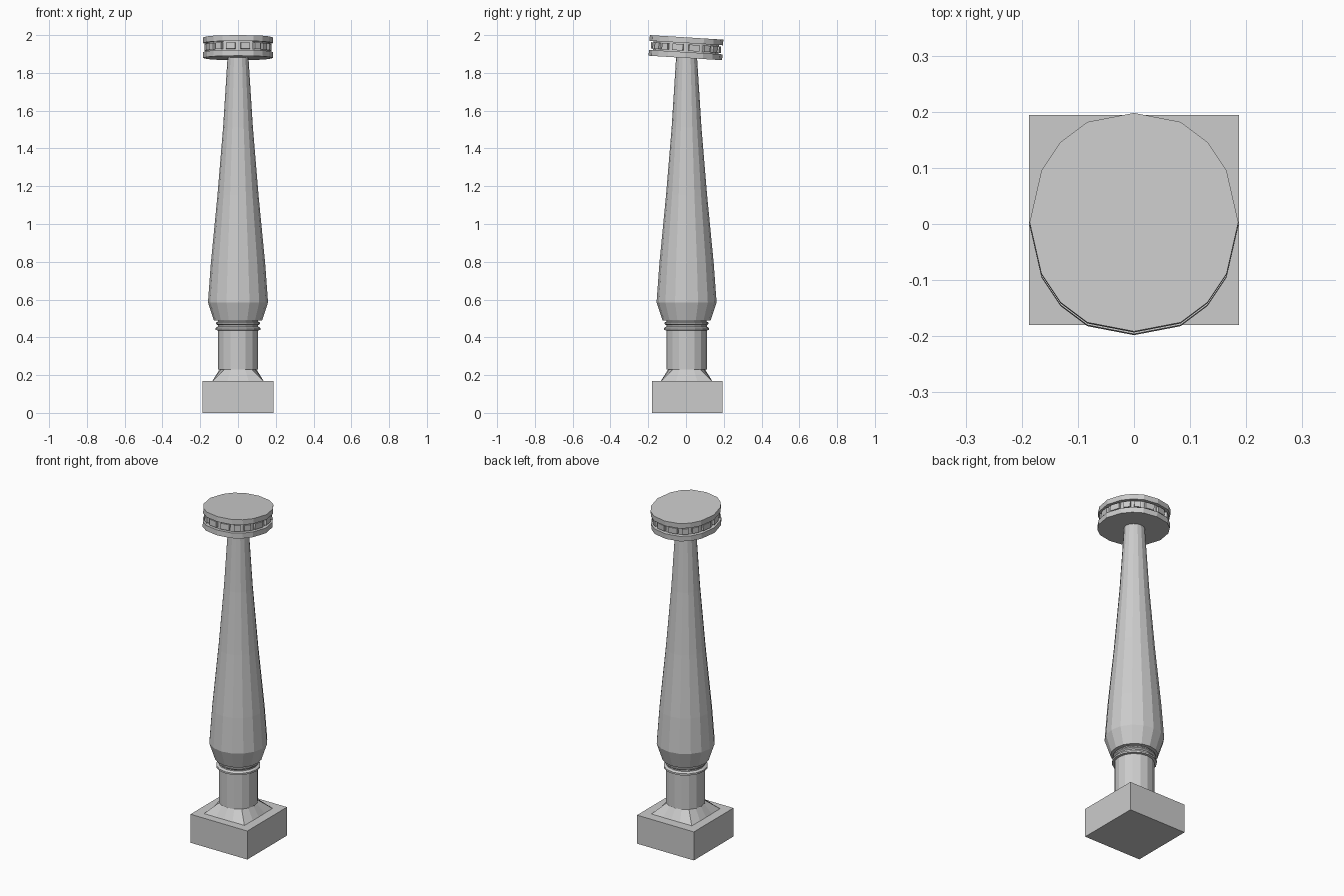
import bpy, bmesh, math
from mathutils import Matrix

if "Cube" in bpy.data.objects:
    bpy.data.objects.remove(bpy.data.objects["Cube"])

SIDES = 16


def add_object(name, bm, matrix=None):
    if matrix:
        bm.transform(matrix)
    bmesh.ops.recalc_face_normals(bm, faces=bm.faces[:])
    mesh = bpy.data.meshes.new(name)
    bm.to_mesh(mesh)
    bm.free()
    obj = bpy.data.objects.new(name, mesh)
    bpy.context.collection.objects.link(obj)
    return obj


def loft(name, rings, matrix=None):
    """Skin a stack of equal-length point rings and cap both ends."""
    bm = bmesh.new()
    rows = [[bm.verts.new(p) for p in ring] for ring in rings]
    for a, b in zip(rows, rows[1:]):
        n = len(a)
        for i in range(n):
            bm.faces.new((a[i], a[(i + 1) % n], b[(i + 1) % n], b[i]))
    bm.faces.new(rows[0])
    bm.faces.new(rows[-1])
    return add_object(name, bm, matrix)


def circle(r, z):
    return [(r * math.cos(a), r * math.sin(a), z)
            for a in (math.tau * i / SIDES for i in range(SIDES))]


def square(h, z):
    pts = []
    for x, y, _ in circle(1, z):
        s = h / max(abs(x), abs(y))
        pts.append((x * s, y * s, z))
    return pts


def lathe(name, profile, matrix=None):
    return loft(name, [circle(r, z) for r, z in profile], matrix)


def box(name, size, matrix):
    bm = bmesh.new()
    bmesh.ops.create_cube(bm, size=1)
    bmesh.ops.scale(bm, vec=size, verts=bm.verts[:])
    return add_object(name, bm, matrix)


# Square plinth and the flare that turns square into round
box("plinth", (0.375, 0.374, 0.17), Matrix.Translation((0, 0.007, 0.085)))
shift = Matrix.Translation((0, 0.003, 0))
loft("plinth_flare", [square(0.138, 0.165), circle(0.095, 0.235)], shift)

# Lower drum and moulded neck rings
lathe("drum", [(0.107, 0.23), (0.107, 0.445)], shift)
lathe("neck_rings", [(0.107, 0.437), (0.120, 0.439), (0.120, 0.449),
                     (0.107, 0.457), (0.107, 0.464), (0.116, 0.471),
                     (0.116, 0.478), (0.106, 0.484), (0.106, 0.492)], shift)

# Swelling, tapering shaft
lathe("shaft", [(0.127, 0.488), (0.159, 0.585), (0.144, 0.79), (0.109, 1.15),
                (0.079, 1.51), (0.055, 1.89)], shift)

# Tilted capital: two slightly oval discs around a recessed core
quarter = [(0.186, 0), (0.165, 0.092), (0.131, 0.143), (0.083, 0.179), (0, 0.195)]
half = quarter + [(-x, y) for x, y in quarter[-2::-1]]
outline = half + [(x, -y) for x, y in half[-2:0:-1]]
tilt = Matrix.Translation((0, 0, 1.935)) @ Matrix.Rotation(math.radians(-3.5), 4, 'X')


def disc(name, scale, z0, z1):
    loft(name, [[(x * scale, y * scale, z) for x, y in outline] for z in (z0, z1)], tilt)


disc("capital_lower_disc", 1, -0.056, -0.025)
disc("capital_core", 0.89, -0.03, 0.03)
disc("capital_upper_disc", 1, 0.023, 0.053)

# Small blocks standing in the capital groove, one per side
for i in range(SIDES):
    (x0, y0), (x1, y1) = outline[i], outline[(i + 1) % SIDES]
    length = math.hypot(x1 - x0, y1 - y0)
    place = (Matrix.Translation(((x0 + x1) * 0.455, (y0 + y1) * 0.455, -0.001))
             @ Matrix.Rotation(math.atan2(y1 - y0, x1 - x0), 4, 'Z'))
    box(f"capital_block_{i + 1}", (length * 0.6, 0.022, 0.034), tilt @ place)
